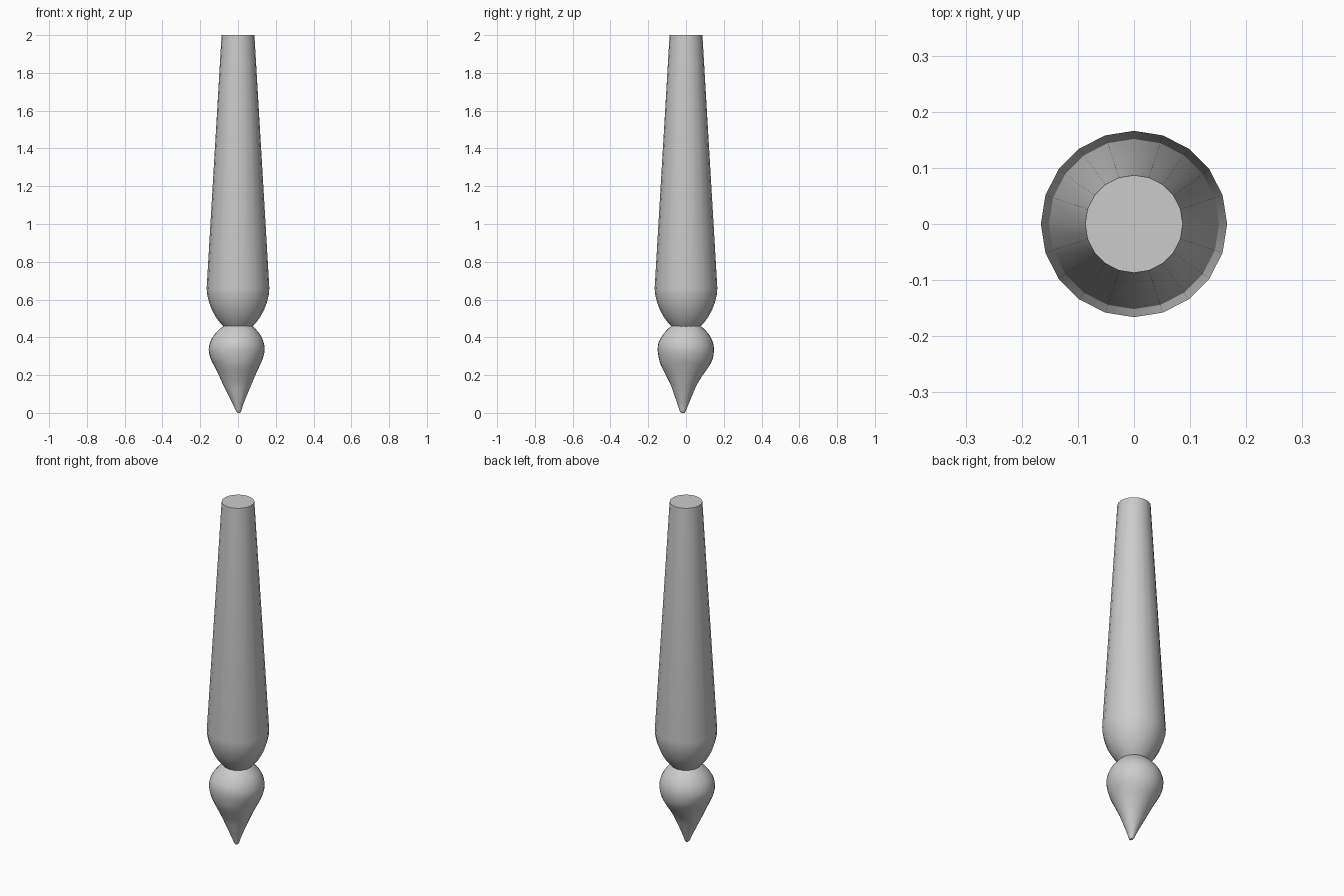
import bpy, bmesh, math

if "Cube" in bpy.data.objects:
    bpy.data.objects.remove(bpy.data.objects["Cube"])


def loft(name, rings, sides):
    """Skin a stack of rings (z, centre x, centre y, radius x, radius y) and cap both ends."""
    bm = bmesh.new()
    loops = []
    for z, cx, cy, rx, ry in rings:
        loops.append([bm.verts.new((cx + rx * math.cos(2 * math.pi * i / sides),
                                    cy + ry * math.sin(2 * math.pi * i / sides), z))
                      for i in range(sides)])
    for a, b in zip(loops, loops[1:]):
        for i in range(sides):
            j = (i + 1) % sides
            bm.faces.new((a[i], a[j], b[j], b[i]))
    bm.faces.new(loops[0])
    bm.faces.new(loops[-1])
    bmesh.ops.recalc_face_normals(bm, faces=bm.faces[:])
    mesh = bpy.data.meshes.new(name)
    bm.to_mesh(mesh)
    bm.free()
    obj = bpy.data.objects.new(name, mesh)
    bpy.context.collection.objects.link(obj)
    bpy.ops.object.select_all(action='DESELECT')
    obj.select_set(True)
    bpy.context.view_layer.objects.active = obj
    bpy.ops.object.shade_smooth_by_angle(angle=math.radians(40))
    return obj


def smooth_rings(rings, steps=4):
    """Catmull-Rom interpolation between the given rings."""
    pts = [rings[0]] + rings + [rings[-1]]
    out = []
    for p0, p1, p2, p3 in zip(pts, pts[1:], pts[2:], pts[3:]):
        for s in range(steps):
            t = s / steps
            out.append(tuple(0.5 * (2 * b + (c - a) * t + (2 * a - 5 * b + 4 * c - d) * t * t
                                    + (3 * b - a - 3 * c + d) * t ** 3)
                             for a, b, c, d in zip(p0, p1, p2, p3)))
    return out + [rings[-1]]


# Handle: long taper with a rounded lower end
handle_profile = [(0.455, 0.075), (0.475, 0.093), (0.505, 0.116), (0.545, 0.138),
                  (0.585, 0.153), (0.625, 0.163), (0.66, 0.166), (2.0, 0.087)]
loft("handle", [(z, 0, 0, r, r) for z, r in handle_profile], 20)

# Bristles: rounded bulb running down to a slightly bent tip
bristle_rings = [
    (0.000, 0.004, -0.017, 0.007, 0.010),
    (0.010, 0.003, -0.017, 0.014, 0.016),
    (0.040, 0.001, -0.016, 0.025, 0.027),
    (0.100, -0.002, -0.014, 0.052, 0.050),
    (0.150, -0.004, -0.012, 0.075, 0.070),
    (0.200, -0.005, -0.009, 0.097, 0.098),
    (0.250, -0.006, -0.004, 0.121, 0.128),
    (0.290, -0.007, -0.001, 0.139, 0.143),
    (0.335, -0.007, -0.001, 0.148, 0.149),
    (0.375, -0.006, -0.001, 0.141, 0.143),
    (0.410, -0.004, 0.000, 0.124, 0.125),
    (0.440, -0.002, 0.000, 0.099, 0.100),
    (0.460, 0.000, 0.000, 0.076, 0.077),
    (0.475, 0.000, 0.000, 0.045, 0.045),
]
loft("bristles", smooth_rings(bristle_rings), 32)
